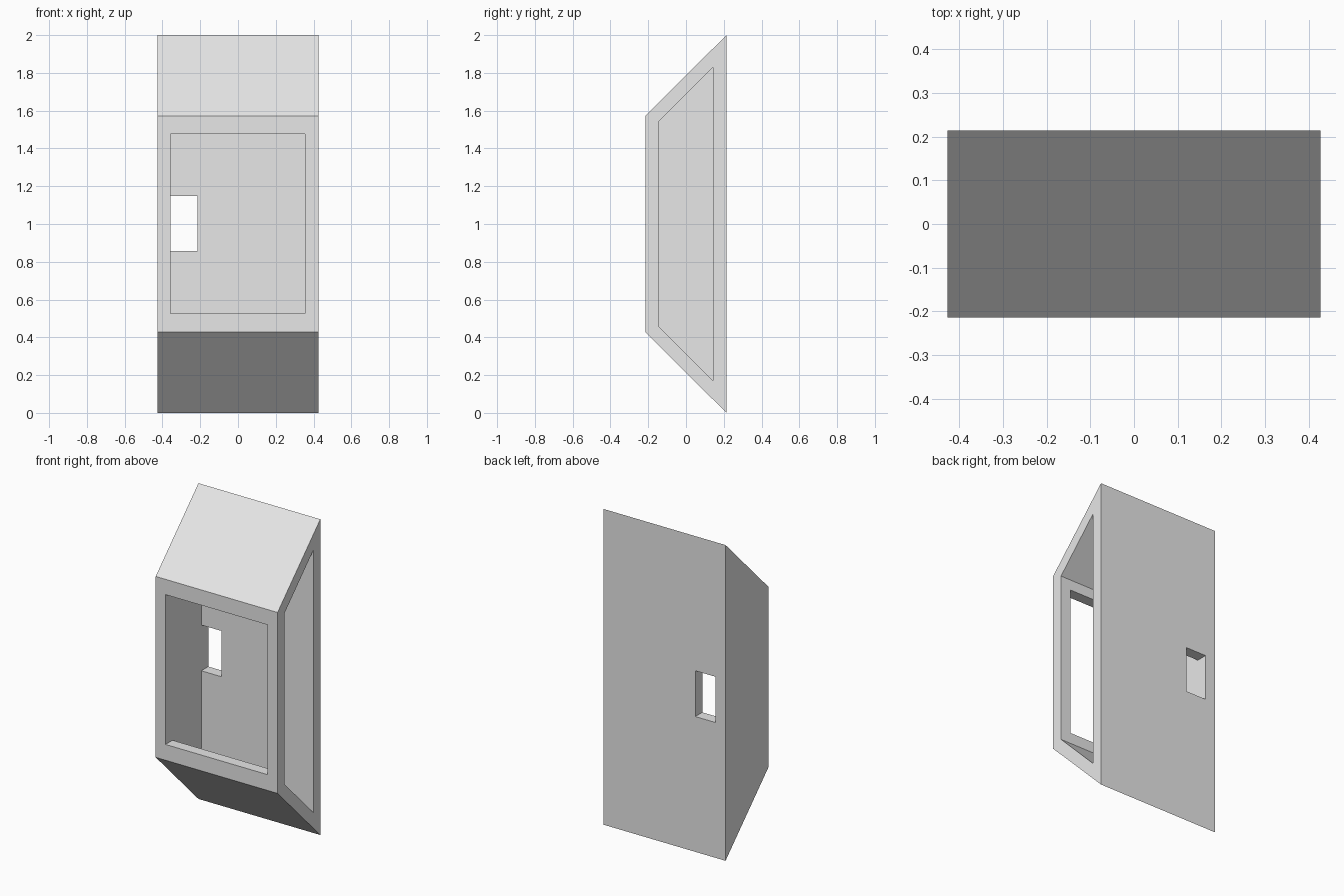
import bpy
import bmesh

cube = bpy.data.objects.get("Cube")
if cube:
    bpy.data.objects.remove(cube, do_unlink=True)

grey = bpy.data.materials.new("light_grey")
grey.use_nodes = True
grey.diffuse_color = (0.8, 0.8, 0.8, 1)
grey.node_tree.nodes["Principled BSDF"].inputs["Base Color"].default_value = (0.8, 0.8, 0.8, 1)


def prism(name, profile, x0, x1):
    """Extrude a y-z profile along x."""
    bm = bmesh.new()
    face = bm.faces.new([bm.verts.new((x0, y, z)) for y, z in profile])
    ext = bmesh.ops.extrude_face_region(bm, geom=[face])
    verts = [v for v in ext["geom"] if isinstance(v, bmesh.types.BMVert)]
    bmesh.ops.translate(bm, verts=verts, vec=(x1 - x0, 0, 0))
    bmesh.ops.recalc_face_normals(bm, faces=bm.faces)
    mesh = bpy.data.meshes.new(name)
    bm.to_mesh(mesh)
    bm.free()
    mesh.materials.append(grey)
    obj = bpy.data.objects.new(name, mesh)
    bpy.context.scene.collection.objects.link(obj)
    return obj


def box_profile(y0, y1, z0, z1):
    return [(y0, z0), (y1, z0), (y1, z1), (y0, z1)]


W, D, T = 0.427, 0.214, 0.07      # half width, half depth, wall thickness
inner = D - T

# Housing with sloped top and bottom
housing = prism("housing", [(D, 0), (D, 2), (-D, 1.573), (-D, 0.427)], -W, W)

# Openings: cavity through one side, front opening, back slot
cutters = [
    prism("cavity_cutter", [(inner, 0.17), (inner, 1.83), (-inner, 1.542), (-inner, 0.458)],
          -0.358, W + 0.1),
    prism("front_cutter", box_profile(-D - 0.1, 0, 0.527, 1.476), -0.358, 0.356),
    prism("back_slot_cutter", box_profile(0, D + 0.1, 0.857, 1.147), -0.358, -0.215),
]
for cutter in cutters:
    mod = housing.modifiers.new(cutter.name, "BOOLEAN")
    mod.operation = "DIFFERENCE"
    mod.solver = "EXACT"
    mod.object = cutter

# Apply the cuts and remove the cutters
deps = bpy.context.evaluated_depsgraph_get()
cut_mesh = bpy.data.meshes.new_from_object(housing.evaluated_get(deps))
housing.modifiers.clear()
housing.data = cut_mesh
for cutter in cutters:
    bpy.data.objects.remove(cutter, do_unlink=True)
